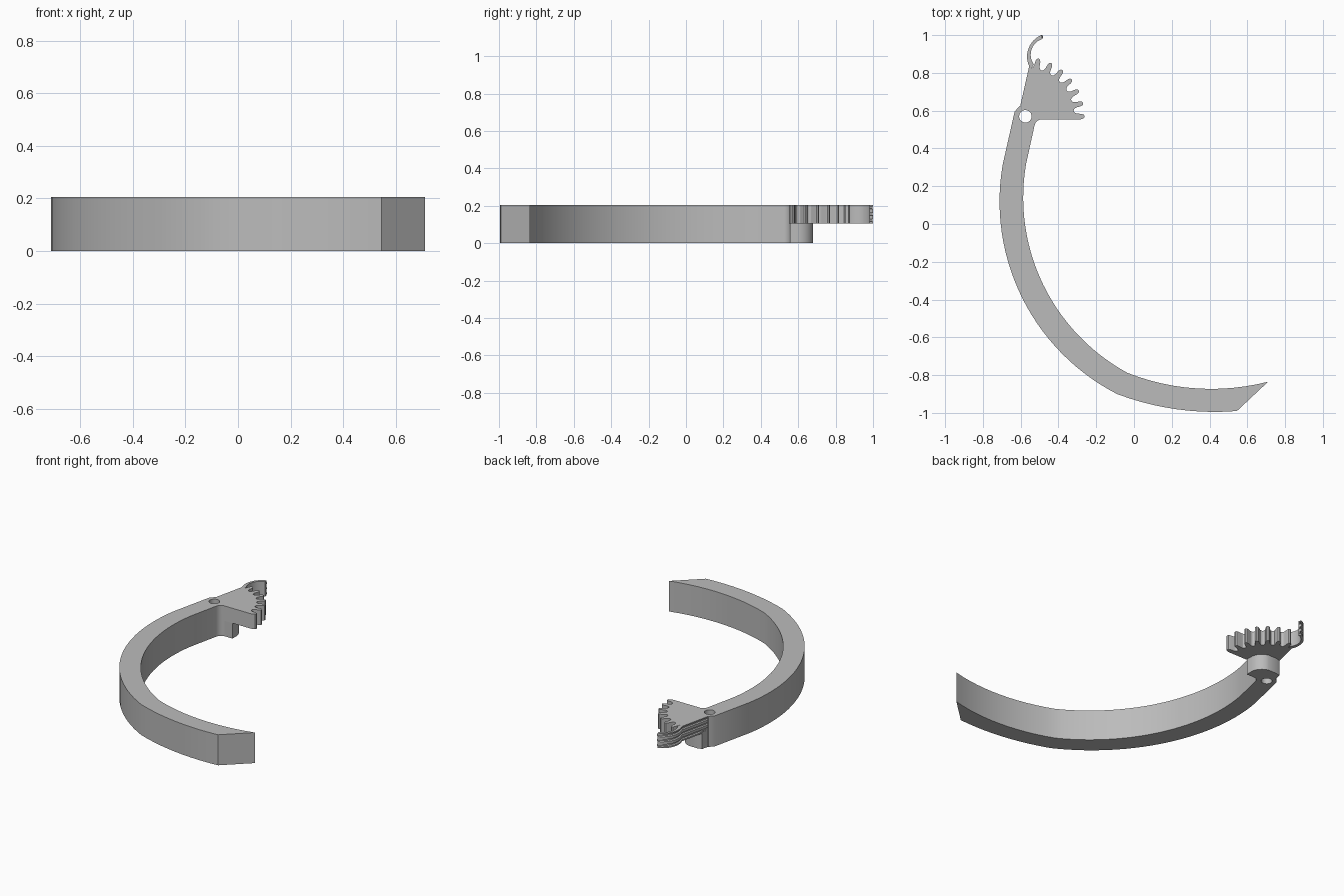
import bpy, bmesh, math
from mathutils import Vector

old = bpy.data.objects.get("Cube")
if old:
    bpy.data.objects.remove(old, do_unlink=True)

grey = bpy.data.materials.new("plain grey")
grey.use_nodes = True
colour = (0.5, 0.5, 0.5, 1)
grey.diffuse_color = colour
grey.node_tree.nodes["Principled BSDF"].inputs["Base Color"].default_value = colour

PIVOT = Vector((-0.575, 0.57))
HEIGHT, MID = 0.205, 0.105


def arc(a, b, c, n):
    """Points on the circle from a through b to c."""
    a, b, c = Vector(a), Vector(b), Vector(c)
    d = 2 * (a.x * (b.y - c.y) + b.x * (c.y - a.y) + c.x * (a.y - b.y))
    sa, sb, sc = a.dot(a), b.dot(b), c.dot(c)
    o = Vector(((sa * (b.y - c.y) + sb * (c.y - a.y) + sc * (a.y - b.y)) / d,
                (sa * (c.x - b.x) + sb * (a.x - c.x) + sc * (b.x - a.x)) / d))
    r = (a - o).length
    start, end = (math.atan2(p.y - o.y, p.x - o.x) for p in (a, c))
    cross = (b - a).cross(c - b) if hasattr(b, "cross") else 0
    sweep = (end - start) % math.tau
    if cross < 0:
        sweep -= math.tau
    return [o + r * Vector((math.cos(start + sweep * i / n),
                            math.sin(start + sweep * i / n))) for i in range(n + 1)]


def polar(radius, degrees):
    t = math.radians(degrees)
    return PIVOT + radius * Vector((math.cos(t), math.sin(t)))


def stack(name, sections):
    """Solid through a list of (height, outline) sections."""
    bm = bmesh.new()
    rings = [[bm.verts.new((p[0], p[1], z)) for p in pts] for z, pts in sections]
    bm.faces.new(rings[0])
    bm.faces.new(rings[-1])
    for low, high in zip(rings, rings[1:]):
        for i in range(len(low)):
            j = (i + 1) % len(low)
            bm.faces.new((low[i], low[j], high[j], high[i]))
    bmesh.ops.recalc_face_normals(bm, faces=bm.faces)
    mesh = bpy.data.meshes.new(name)
    bm.to_mesh(mesh)
    bm.free()
    mesh.materials.append(grey)
    ob = bpy.data.objects.new(name, mesh)
    bpy.context.collection.objects.link(ob)
    return ob


# Curved jaw: outer edge down to the pointed tip, inner edge back up
outer = arc((-0.695, 0.315), (-0.595, -0.385), (-0.09, -0.9), 28)
outer_tip = arc((-0.09, -0.9), (0.22, -0.98), (0.545, -0.99), 10)
inner_tip = arc((0.71, -0.835), (0.36, -0.872), (-0.035, -0.788), 12)
inner = arc((-0.035, -0.788), (-0.516, -0.24), (-0.572, 0.315), 28)
fillet = arc((-0.527, 0.52), (-0.514, 0.544), (-0.488, 0.555), 5)
jaw_outline = ([(-0.605, 0.625), (-0.632, 0.595)] + outer + outer_tip[1:]
               + inner_tip + inner[1:] + fillet + [(-0.49, 0.61)])
jaw = stack("curved_jaw", [(0, jaw_outline), (HEIGHT, jaw_outline)])

# Rounded post under the gear
post_outline = ([(-0.56, 0.555), (-0.43, 0.555)]
                + arc((-0.43, 0.6), (-0.452, 0.654), (-0.5, 0.68), 8)
                + [(-0.56, 0.68), (-0.59, 0.672), (-0.602, 0.622)])
post = stack("pivot_post", [(0, post_outline), (MID + 0.02, post_outline)])

# Toothed sector: seven rounded teeth about the pivot
TEETH, PITCH = 7, 12.85
half_tooth = [(-5.6, 0.258), (-4, 0.263), (-3, 0.275), (-2.5, 0.298),
              (-1.6, 0.31), (0, 0.314)]
tooth = half_tooth + [(-a, r) for a, r in reversed(half_tooth[:-1])]
teeth = [polar(r, k * PITCH + a) for k in range(TEETH)
         for a, r in (tooth[4:] if k == 0 else tooth)]
hook_inner = arc((-0.53, 0.845), (-0.547, 0.9), (-0.484, 0.98), 10)
hook_outer = arc((-0.49, 1.0), (-0.563, 0.915), (-0.555, 0.835), 12)


def sector(inset):
    """Gear outline, with its smooth back edge pushed in by inset."""
    back = [Vector(p) + Vector((inset, -inset * 0.4)) for p in hook_outer]
    return ([(-0.56, 0.552), (-0.285, 0.552)] + teeth + hook_inner + back
            + [(-0.6 + inset, 0.635), (-0.6, 0.61)])


# Three shallow grooves run along the back edge and hook
levels = [(MID, 0)]
step = (HEIGHT - MID) / 3
for g in range(3):
    base = MID + g * step
    levels += [(base + step * f, d) for f, d in
               ((0.3, 0), (0.4, 0.009), (0.65, 0.009), (0.75, 0))]
levels.append((HEIGHT, 0))
gear = stack("toothed_sector", [(z, sector(d)) for z, d in levels])

# Pivot pin hole
bpy.ops.mesh.primitive_cylinder_add(vertices=32, radius=0.033, depth=1,
                                    location=(PIVOT.x, PIVOT.y, 0))
pin_hole = bpy.context.object
pin_hole.name = "pin_hole_cutter"

# Fuse the parts into one solid, then drill the hole
bpy.ops.object.select_all(action="DESELECT")
bpy.context.view_layer.objects.active = jaw
jaw.select_set(True)
for part, mode in ((post, "UNION"), (gear, "UNION"), (pin_hole, "DIFFERENCE")):
    mod = jaw.modifiers.new(part.name, "BOOLEAN")
    mod.operation, mod.object, mod.solver = mode, part, "EXACT"
    bpy.ops.object.modifier_apply(modifier=mod.name)
    bpy.data.objects.remove(part, do_unlink=True)
jaw.name = "geared_claw_arm"
bpy.ops.object.shade_smooth_by_angle(angle=math.radians(30))
